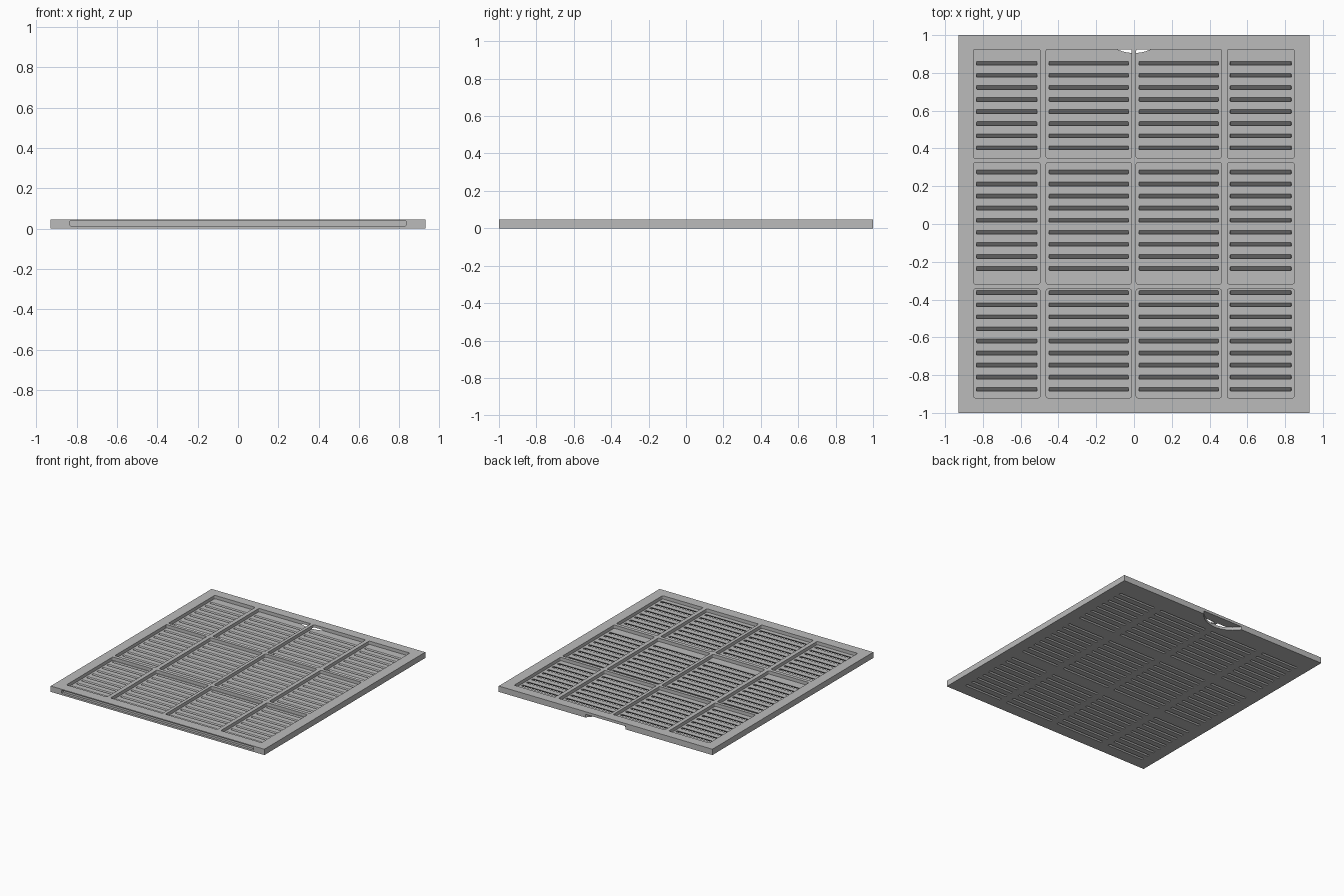
import bpy
import bmesh
from math import cos, sin, pi

cube = bpy.data.objects.get("Cube")
if cube:
    bpy.data.objects.remove(cube, do_unlink=True)

HALF_X, HALF_Y, TOP, FLOOR = 0.93, 1.0, 0.046, 0.02
PITCH, SLOT = 0.0639, 0.02

grey = bpy.data.materials.new("matte grey")
grey.use_nodes = True
grey.diffuse_color = (0.5, 0.5, 0.5, 1)
grey.node_tree.nodes["Principled BSDF"].inputs["Base Color"].default_value = (0.5, 0.5, 0.5, 1)


def rounded(x0, x1, y0, y1, r, steps=3):
    """Outline of a rectangle with rounded corners."""
    corners = [(x1 - r, y1 - r), (x0 + r, y1 - r), (x0 + r, y0 + r), (x1 - r, y0 + r)]
    return [(cx + r * cos((k + i / steps) * pi / 2), cy + r * sin((k + i / steps) * pi / 2))
            for k, (cx, cy) in enumerate(corners) for i in range(steps + 1)]


def prism(bm, outline, z0, z1, shift=0.0):
    """Upright prism whose bottom is moved back or forward by shift."""
    low = [bm.verts.new((x, y + shift, z0)) for x, y in outline]
    high = [bm.verts.new((x, y, z1)) for x, y in outline]
    bm.faces.new(low[::-1])
    bm.faces.new(high)
    n = len(outline)
    for i in range(n):
        j = (i + 1) % n
        bm.faces.new((low[i], low[j], high[j], high[i]))


def make(name, bm):
    bmesh.ops.recalc_face_normals(bm, faces=bm.faces)
    mesh = bpy.data.meshes.new(name)
    bm.to_mesh(mesh)
    bm.free()
    mesh.materials.append(grey)
    obj = bpy.data.objects.new(name, mesh)
    bpy.context.collection.objects.link(obj)
    return obj


# Solid panel
bm = bmesh.new()
prism(bm, [(-HALF_X, -HALF_Y), (HALF_X, -HALF_Y), (HALF_X, HALF_Y), (-HALF_X, HALF_Y)], 0, TOP)
panel = make("vent_panel", bm)

columns = [(-0.85, -0.4975), (-0.465, -0.0135), (0.0115, 0.4625), (0.494, 0.848)]
rows = [(0.349, 0.925), (-0.317, 0.324), (-0.92, -0.345)]

# Recessed cells between the ribs
bm = bmesh.new()
for x0, x1 in columns:
    for y0, y1 in rows:
        prism(bm, rounded(x0, x1, y0, y1, 0.008), FLOOR, TOP + 0.02)
cells = make("cell_cutter", bm)

# Slanted louvre slots, left out where the cross ribs run
bm = bmesh.new()
z0, z1 = -0.006, FLOOR + 0.002
for i in range(28):
    if i in (8, 18):
        continue
    y = 0.851 - i * PITCH + z1 - FLOOR
    for x0, x1 in columns:
        prism(bm, rounded(x0 + 0.015, x1 - 0.015, y - SLOT / 2, y + SLOT / 2, 0.003, 2),
              z0, z1, z0 - z1)
slots = make("slot_cutter", bm)

# Finger scoop under the back edge
bm = bmesh.new()
prism(bm, [(0.21 * cos(a * pi / 32), 1.115 + 0.21 * sin(a * pi / 32)) for a in range(64)],
      -0.02, 0.025)
scoop = make("scoop_cutter", bm)

# Shallow pocket along the front edge
bm = bmesh.new()
prism(bm, rounded(-0.835, 0.835, 0.014, 0.038, 0.004), 0, 0.04)
for v in bm.verts:
    x, y, z = v.co
    v.co = (x, -1.02 + z, y)
pocket = make("pocket_cutter", bm)

cutters = [cells, slots, scoop, pocket]
for cutter in cutters:
    cutter.hide_render = True
    mod = panel.modifiers.new(cutter.name, 'BOOLEAN')
    mod.operation = 'DIFFERENCE'
    mod.solver = 'EXACT'
    mod.object = cutter

# Bake the cuts and drop the cutters
depsgraph = bpy.context.evaluated_depsgraph_get()
baked = bpy.data.meshes.new_from_object(panel.evaluated_get(depsgraph))
panel.modifiers.clear()
panel.data = baked
baked.materials.clear()
baked.materials.append(grey)
for cutter in cutters:
    bpy.data.objects.remove(cutter, do_unlink=True)
for poly in baked.polygons:
    poly.material_index = 0
    poly.use_smooth = False
